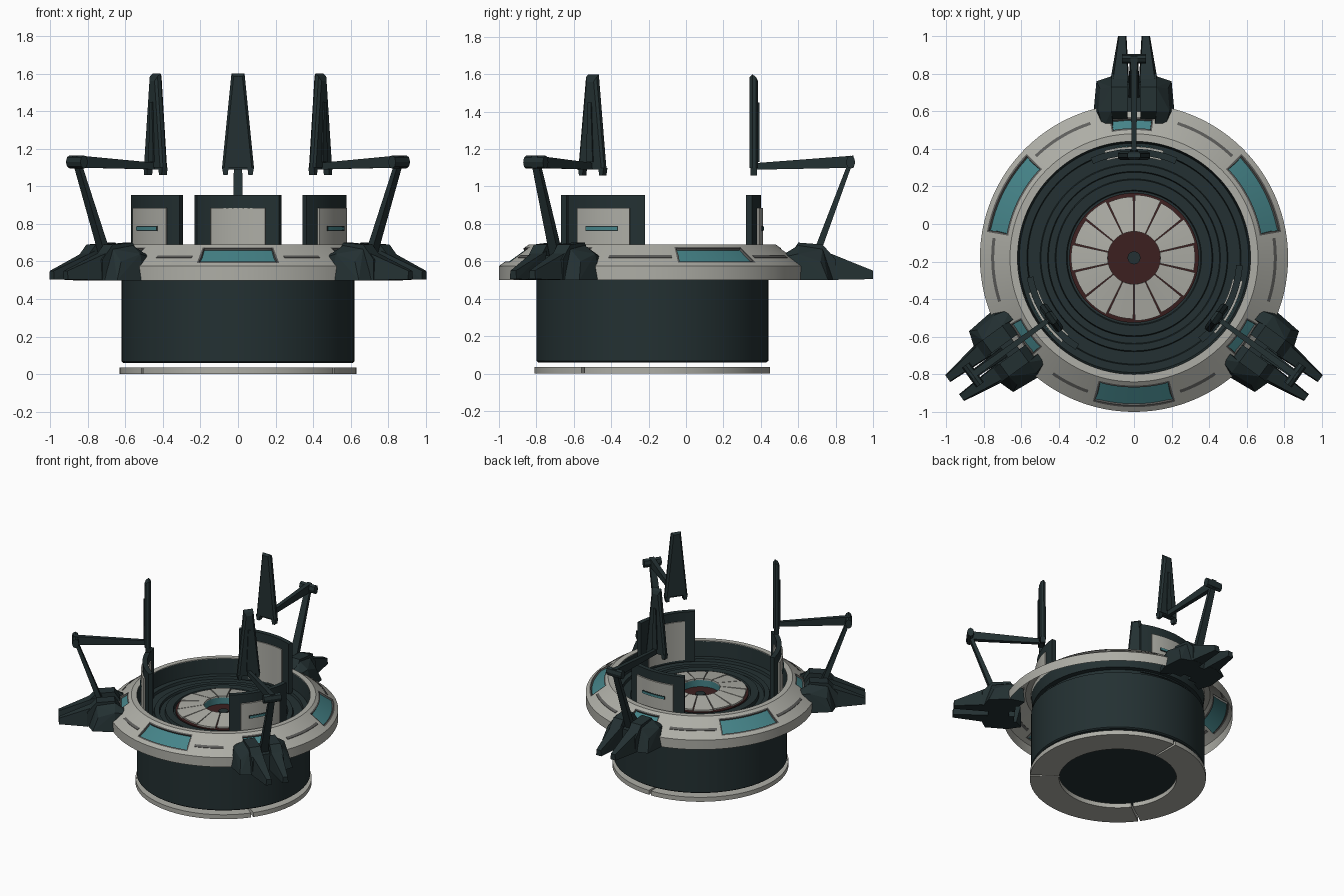
import bpy, bmesh, math
from mathutils import Matrix

if "Cube" in bpy.data.objects:
    bpy.data.objects.remove(bpy.data.objects["Cube"])

CY = -0.18                      # the ring axis sits at y = -0.18
ARMS = (90, 216, 324)           # arm directions in degrees
BAYS = (27, 153, 270)           # large panel directions


def mat(name, r, g, b):
    m = bpy.data.materials.new(name)
    m.diffuse_color = (r, g, b, 1)
    m.use_nodes = True
    m.node_tree.nodes["Principled BSDF"].inputs["Base Color"].default_value = m.diffuse_color
    return m


DARK = mat("dark teal metal", .017, .03, .032)
GREY = mat("light grey shell", .42, .42, .38)
TEAL = mat("teal glass", .06, .23, .25)
RED = mat("dark red", .045, .014, .014)
TRIM = mat("grey trim", .11, .11, .105)


def finish(name, bm, mats, smooth=False):
    me = bpy.data.meshes.new(name)
    bm.to_mesh(me)
    bm.free()
    for m in mats:
        me.materials.append(m)
    ob = bpy.data.objects.new(name, me)
    bpy.context.collection.objects.link(ob)
    if smooth:
        bpy.ops.object.select_all(action='DESELECT')
        ob.select_set(True)
        bpy.context.view_layer.objects.active = ob
        bpy.ops.object.shade_smooth_by_angle(angle=math.radians(25))
    return ob


def lathe(profile, a0=0, a1=360, segs=120, solid=False):
    """Turn an (r, z) profile about the ring axis from a0 to a1 degrees."""
    bm = bmesh.new()
    full = a1 - a0 >= 360
    rows = []
    for i in range(segs if full else segs + 1):
        a = math.radians(a0 + (a1 - a0) * i / segs)
        rows.append([bm.verts.new((r * math.cos(a), CY + r * math.sin(a), z)) for r, z in profile])
    n = len(profile)
    for i in range(segs):
        p, q = rows[i], rows[(i + 1) % len(rows)]
        for k in range(n if solid else n - 1):
            j = (k + 1) % n
            bm.faces.new((p[k], q[k], q[j], p[j]))
    if solid and not full:
        bm.faces.new(rows[0])
        bm.faces.new(rows[-1])
    bmesh.ops.remove_doubles(bm, verts=bm.verts, dist=1e-5)
    if solid:
        bmesh.ops.recalc_face_normals(bm, faces=bm.faces)
    return bm


def arc(name, r0, r1, z0, z1, mid, half, m, segs=16):
    """Curved block centred on direction mid."""
    prof = [(r1, z0), (r1, z1), (r0, z1), (r0, z0)]
    return finish(name, lathe(prof, mid - half, mid + half, segs, True), [m], True)


def hulls(name, groups, m, angle, mirror=False):
    """Convex pieces from (x, radius, z) points, turned to an arm direction."""
    bm = bmesh.new()
    for pts in groups:
        for s in ((1, -1) if mirror else (1,)):
            vs = [bm.verts.new((s * x, y, z)) for x, y, z in pts]
            res = bmesh.ops.convex_hull(bm, input=vs)
            junk = [v for v in res["geom_interior"] if isinstance(v, bmesh.types.BMVert)]
            if junk:
                bmesh.ops.delete(bm, geom=junk, context='VERTS')
    bmesh.ops.recalc_face_normals(bm, faces=bm.faces)
    turn = Matrix.Translation((0, CY, 0)) @ Matrix.Rotation(math.radians(angle - 90), 4, 'Z')
    bm.transform(turn)
    return finish(name, bm, [m])


def box(x0, x1, y0, y1, z0, z1):
    return [(x, y, z) for x in (x0, x1) for y in (y0, y1) for z in (z0, z1)]


# base ring in three pieces, with narrow gaps under the arms
for a, b in ((90, 216), (216, 324), (324, 450)):
    arc("base_ring", .42, .63, 0, .035, (a + b) / 2, (b - a) / 2 - .8, GREY, 48)

# drum
finish("drum", lathe([(0, .06), (.61, .06), (.62, .068), (.62, .52)]), [DARK], True)

# main ring shell with framed, recessed glass panels
slope = lambda r: .575 + (.82 - r) * .115 / .16
rim = [(.82, .5), (.82, .575)] + [(r, slope(r)) for r in (.795, .75, .68, .66)] + [(.62, .69), (.62, .66)]
bm = lathe(rim, segs=180)


def near(f, centres, half, r0, r1):
    c = f.calc_center_median()
    a = math.degrees(math.atan2(c.y - CY, c.x))
    r = math.hypot(c.x, c.y - CY)
    return r0 < r < r1 and any(abs((a - t + 180) % 360 - 180) < half for t in centres)


for dirs, half, r1 in ((BAYS, 17, .795), (ARMS, 9, .75)):
    for t in dirs:
        bm.faces.ensure_lookup_table()
        sel = [f for f in bm.faces if near(f, (t,), half, .68, r1)]
        frame = bmesh.ops.inset_region(bm, faces=sel, thickness=.012, depth=0)["faces"]
        wall = bmesh.ops.inset_region(bm, faces=sel, thickness=.002, depth=-.012)["faces"]
        for f in frame + wall:
            f.material_index = 1
        for f in sel:
            f.material_index = 2
finish("main_ring", bm, [GREY, TRIM, TEAL], True)

# thin slots on the ring slope
for mid, off, half in ((27, 32, 13), (153, 32, 13), (270, 27, 8)):
    for s in (-1, 1):
        prof = [(.760, slope(.760) - .003), (.760, slope(.760) + .003),
                (.744, slope(.744) + .003), (.744, slope(.744) - .003)]
        c = mid + s * off
        finish("ring_slot", lathe(prof, c - half, c + half, 20, True), [TRIM], True)

# stepped bowl inside the ring
finish("inner_bowl", lathe([(.62, .685), (.61, .57), (.57, .57), (.565, .55), (.50, .55), (.495, .565),
                            (.46, .565), (.455, .55), (.42, .55), (.415, .575), (.36, .575),
                            (.355, .56), (.33, .56)]), [DARK], True)

# centre: red disc, teal well, hub and a fan of plates
finish("red_disc", lathe([(.345, .56), (.345, .572), (.14, .602)]), [RED], True)
finish("well_wall", lathe([(.14, .602), (.14, .55)], segs=48), [TEAL], True)
finish("well_floor", lathe([(.14, .55), (0, .55)], segs=48), [RED])
finish("hub", lathe([(.035, .55), (.035, .565), (0, .565)], segs=12), [DARK])
for i in range(14):
    ro = .335 if i % 2 else .325
    prof = [(ro, .57), (ro, .586), (.14, .614), (.14, .598)]
    c = i * 360 / 14
    finish("floor_plate", lathe(prof, c - 12.1, c + 12.1, 6, True), [GREY], True)

# curved standing screens
for c in (90, 214, 332.5):
    arc("screen_frame", .545, .58, .56, .955, c, 23.5, DARK)
    arc("screen_inner_plate", .537, .545, .58, .885, c, 15.5, GREY)
    arc("screen_outer_plate", .58, .592, .58, .885, c, 15.5, GREY)
    arc("screen_bar_trim", .592, .595, .763, .788, c, 9.5, DARK)
    arc("screen_bar", .595, .598, .768, .783, c, 9, TEAL)

for a in ARMS:
    # clamp: inner body, long prong, side block
    body = [(x, r, z) for x in (.035, .12) for r, z in
            ((.74, .5), (.74, .64), (.78, .70), (.91, .69), (.98, .61), (.98, .5))]
    prong = [(.025, .92, .5), (.13, .92, .5), (.03, .92, .655), (.115, .92, .655),
             (.04, 1.18, .505), (.085, 1.18, .505), (.045, 1.18, .55), (.08, 1.18, .55)]
    side = [(.11, .72, .5), (.18, .68, .5), (.215, .78, .5), (.2, .94, .5), (.11, .97, .5),
            (.11, .69, .63), (.165, .69, .62), (.19, .78, .64), (.18, .90, .60),
            (.12, .78, .685), (.12, .91, .665)]
    hulls("arm_clamp", [body, prong, side], DARK, a, True)
    hulls("clamp_bridge", [box(-.04, .04, .78, .93, .5, .63)], DARK, a)
    # leaning post, joint and horizontal arm
    post = box(-.03, .03, .85, .89, .62, .62) + box(-.022, .022, 1.04, 1.065, 1.11, 1.11)
    joint = [(x, 1.06 + .025 * math.cos(t * math.pi / 4), 1.13 + .035 * math.sin(t * math.pi / 4))
             for x in (-.065, .065) for t in range(8)]
    hulls("arm_post", [post], DARK, a)
    hulls("arm_joint", [joint], DARK, a)
    beam = box(-.018, .018, 1.075, 1.075, 1.10, 1.165) + box(-.013, .013, .55, .55, 1.09, 1.125)
    hulls("arm_beam", [beam], DARK, a)
    # upright tapered blade with two feet
    blade = []
    for r, inset, top in ((.52, .012, 1.585), (.535, 0, 1.6), (.555, 0, 1.585), (.566, .012, 1.56)):
        blade += [(s * (w - inset), r, z) for s in (-1, 1) for w, z in ((.085, 1.10), (.035, top))]
    hulls("blade", [blade], DARK, a)
    foot = box(.05, .085, .525, .56, 1.10, 1.10) + box(.055, .078, .525, .56, 1.06, 1.06)
    hulls("blade_foot", [foot], DARK, a, True)
    ridge = box(-.022, .022, .56, .574, 1.13, 1.13) + box(-.01, .01, .56, .574, 1.45, 1.45)
    hulls("blade_ridge", [ridge, box(-.05, .05, .53, .56, 1.09, 1.12)], DARK, a)
